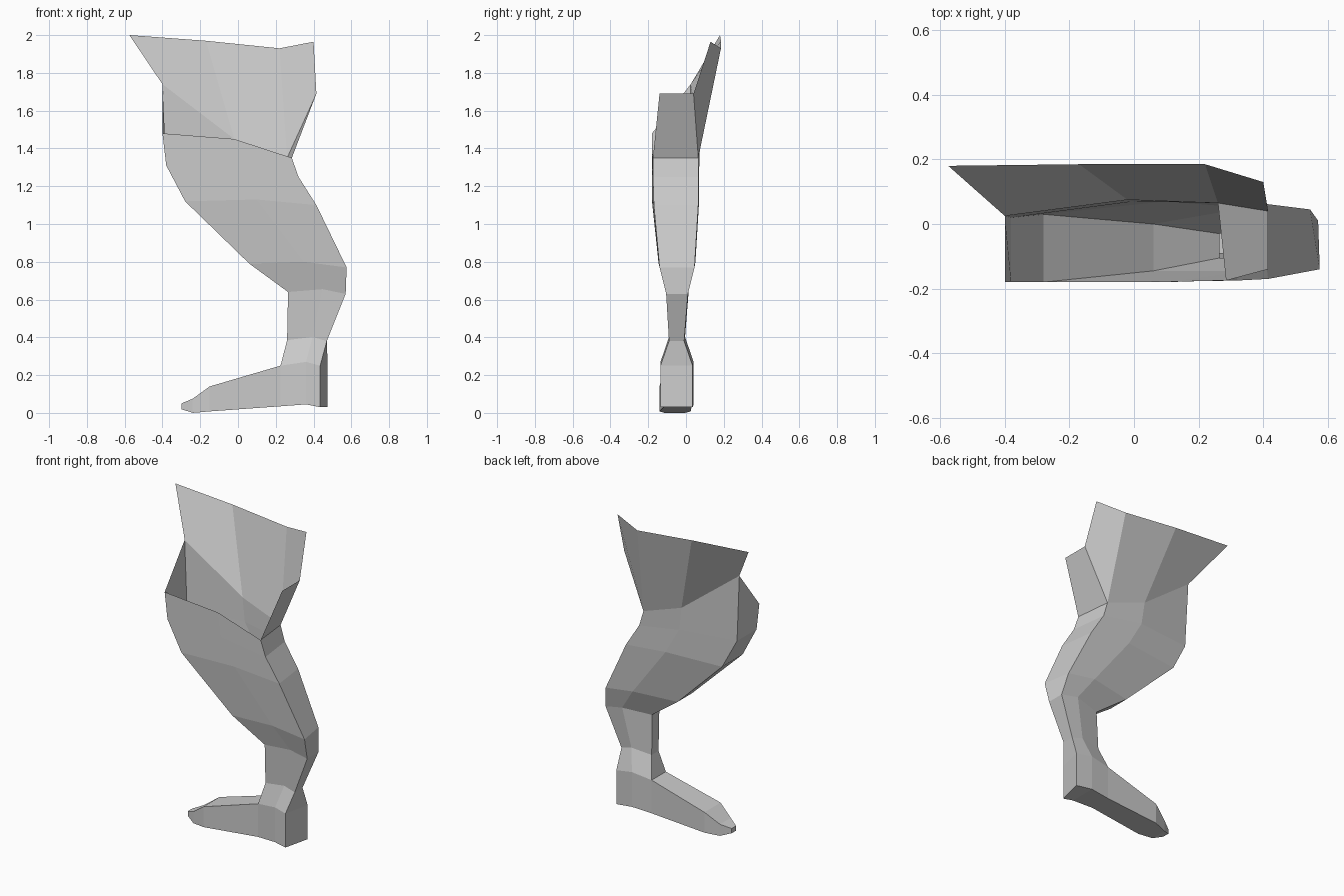
import bpy
import bmesh

default_cube = bpy.data.objects.get("Cube")
if default_cube:
    bpy.data.objects.remove(default_cube, do_unlink=True)

# One plain grey for the whole shell
grey = bpy.data.materials.new("plain_grey")
grey.use_nodes = True
colour = (0.6, 0.6, 0.6, 1)
grey.diffuse_color = colour
grey.node_tree.nodes["Principled BSDF"].inputs["Base Color"].default_value = colour


def finish(bm, name, recalculate=False):
    """Turn a bmesh into a flat shaded object."""
    if recalculate:
        bmesh.ops.recalc_face_normals(bm, faces=bm.faces)
    mesh = bpy.data.meshes.new(name)
    bm.to_mesh(mesh)
    bm.free()
    mesh.materials.append(grey)
    obj = bpy.data.objects.new(name, mesh)
    bpy.context.scene.collection.objects.link(obj)
    return obj


def leg_ring(xl, zl, xr, zr, shift, front_l, front_r, back_l, back_r):
    """Six points: front left, middle, right, then back right, middle, left."""
    xm, zm = (xl + xr) / 2 + 0.03, (zl + zr) / 2 + 0.02
    return [(xl, front_l, zl), (xm, min(front_l, front_r), zm), (xr, front_r, zr),
            (xr + shift, back_r, zr), (xm, max(back_l, back_r) + 0.005, zm),
            (xl, back_l, zl)]


def loft(bm, rings, skip=lambda row, side: False):
    """Skin neighbouring rings of points with quads."""
    rows = [[bm.verts.new(p) for p in ring] for ring in rings]
    count = len(rows[0])
    for r, (upper, lower) in enumerate(zip(rows, rows[1:])):
        for i in range(count):
            if not skip(r, i):
                j = (i + 1) % count
                bm.faces.new((upper[i], lower[i], lower[j], upper[j]))
    return rows


# Leg: open tube from thigh to ankle
rings = [leg_ring(*row) for row in (
    (-.40, 1.48, .285, 1.35, -.025, -.18, -.175, .025, .065),
    (-.38, 1.31, .32, 1.25, -.03, -.18, -.175, .02, .065),
    (-.28, 1.12, .415, 1.10, -.03, -.18, -.17, .03, .065),
    (.06, .79, .575, .77, -.03, -.145, -.14, 0, .045),
    (.265, .64, .57, .63, 0, -.105, -.105, -.03, .01),
    (.26, .385, .47, .38, 0, -.09, -.09, -.02, -.01),
    (.225, .25, .435, .25, .04, -.115, -.135, .03, .035),
)]
rings[0][1] = (-.02, -.18, 1.45)
rings[0][4] = (-.02, .075, 1.45)
rings[0][5] = (-.40, .025, 1.74)
bm = bmesh.new()
loft(bm, rings)
finish(bm, "leg")

# Hip flap: flared panel above the back of the thigh
thigh_top = rings[0]
top_edge = [(-.575, .18, 2), (-.17, .185, 1.97), (.22, .185, 1.93), (.40, .13, 1.965)]
rear_front, rear_back = (.415, -.14, 1.69), (.415, .04, 1.69)
bottom_edge = [thigh_top[5], thigh_top[4], thigh_top[3], rear_back]
bm = bmesh.new()
low = [bm.verts.new(p) for p in bottom_edge]
high = [bm.verts.new(p) for p in top_edge]
for i in range(len(low) - 1):
    bm.faces.new((low[i], high[i], high[i + 1], low[i + 1]))
finish(bm, "hip_flap")

# Rear panel: upright piece joining the thigh to the flap
bm = bmesh.new()
corners = (thigh_top[2], thigh_top[3], rear_back, rear_front)
bm.faces.new([bm.verts.new(p) for p in corners])
finish(bm, "rear_panel")


def foot_section(front_top, back_top, sole_z):
    """Four corners of a slice, from the upper pair down to the sole."""
    return [front_top, back_top, (*back_top[:2], sole_z), (*front_top[:2], sole_z)]


# Foot: slices from heel to toe, open only beneath the ankle
ankle = rings[-1]
slices = [
    foot_section(ankle[2], ankle[3], .03),
    foot_section(ankle[1], ankle[4], .045),
    foot_section(ankle[0], ankle[5], .035),
    foot_section((-.15, -.14, .14), (-.15, .025, .14), .008),
    foot_section((-.24, -.115, .075), (-.24, -.005, .075), .003),
    foot_section((-.30, -.085, .05), (-.30, -.04, .05), .02),
]
bm = bmesh.new()
rows = loft(bm, slices, lambda row, side: row < 2 and side == 0)
bm.faces.new(rows[0])
bm.faces.new(reversed(rows[-1]))
lowest = min(v.co.z for v in bm.verts)
for v in bm.verts:
    if v.co.z == lowest:
        v.co.z = 0
finish(bm, "foot", recalculate=True)
